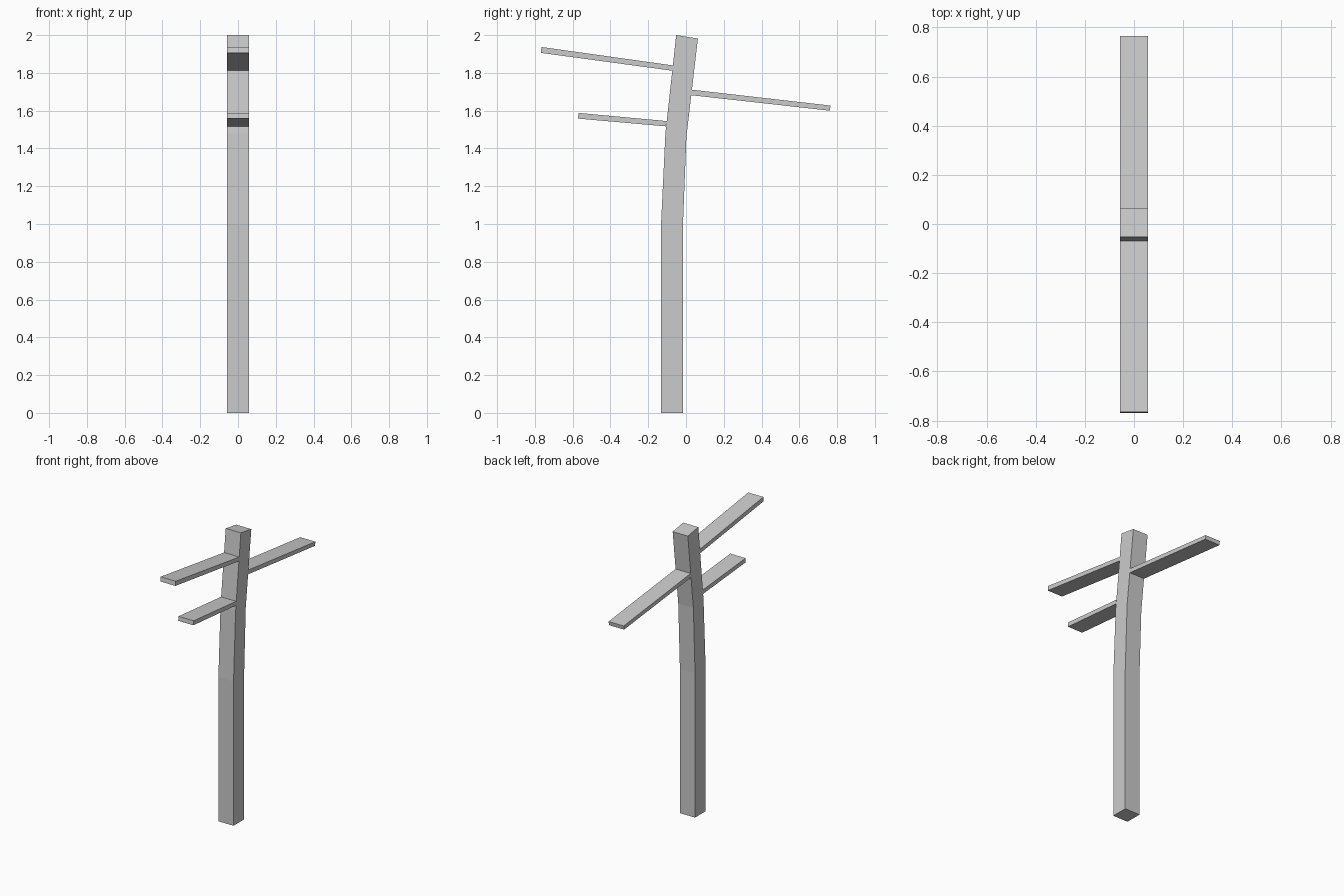
import bpy
import bmesh

if "Cube" in bpy.data.objects:
    bpy.data.objects.remove(bpy.data.objects["Cube"])

HALF = 0.058  # half thickness along x, shared by post and boards


def extrude_profile(name, points):
    """Make a prism across x from a closed side outline of (y, z) points."""
    bm = bmesh.new()
    face = bm.faces.new([bm.verts.new((-HALF, y, z)) for y, z in points])
    result = bmesh.ops.extrude_face_region(bm, geom=[face])
    moved = [v for v in result["geom"] if isinstance(v, bmesh.types.BMVert)]
    bmesh.ops.translate(bm, verts=moved, vec=(2 * HALF, 0, 0))
    bmesh.ops.recalc_face_normals(bm, faces=bm.faces)
    mesh = bpy.data.meshes.new(name)
    bm.to_mesh(mesh)
    bm.free()
    obj = bpy.data.objects.new(name, mesh)
    bpy.context.collection.objects.link(obj)
    return obj


# Bent post: straight below, leaning back in two steps
extrude_profile("post", [
    (-0.132, 0), (-0.016, 0), (-0.016, 1.0), (0.002, 1.46), (0.063, 1.982),
    (-0.052, 2.0), (-0.109, 1.48), (-0.132, 1.0),
])

# Sign boards: inner end meets the post face, outer end is cut square
boards = {
    "upper_front_board": [(-0.068, 1.811), (-0.066, 1.839), (-0.765, 1.937), (-0.769, 1.906)],
    "lower_front_board": [(-0.106, 1.517), (-0.103, 1.545), (-0.569, 1.588), (-0.572, 1.558)],
    "back_board": [(0.027, 1.682), (0.030, 1.711), (0.765, 1.627), (0.761, 1.600)],
}
for name, outline in boards.items():
    extrude_profile(name, outline)
